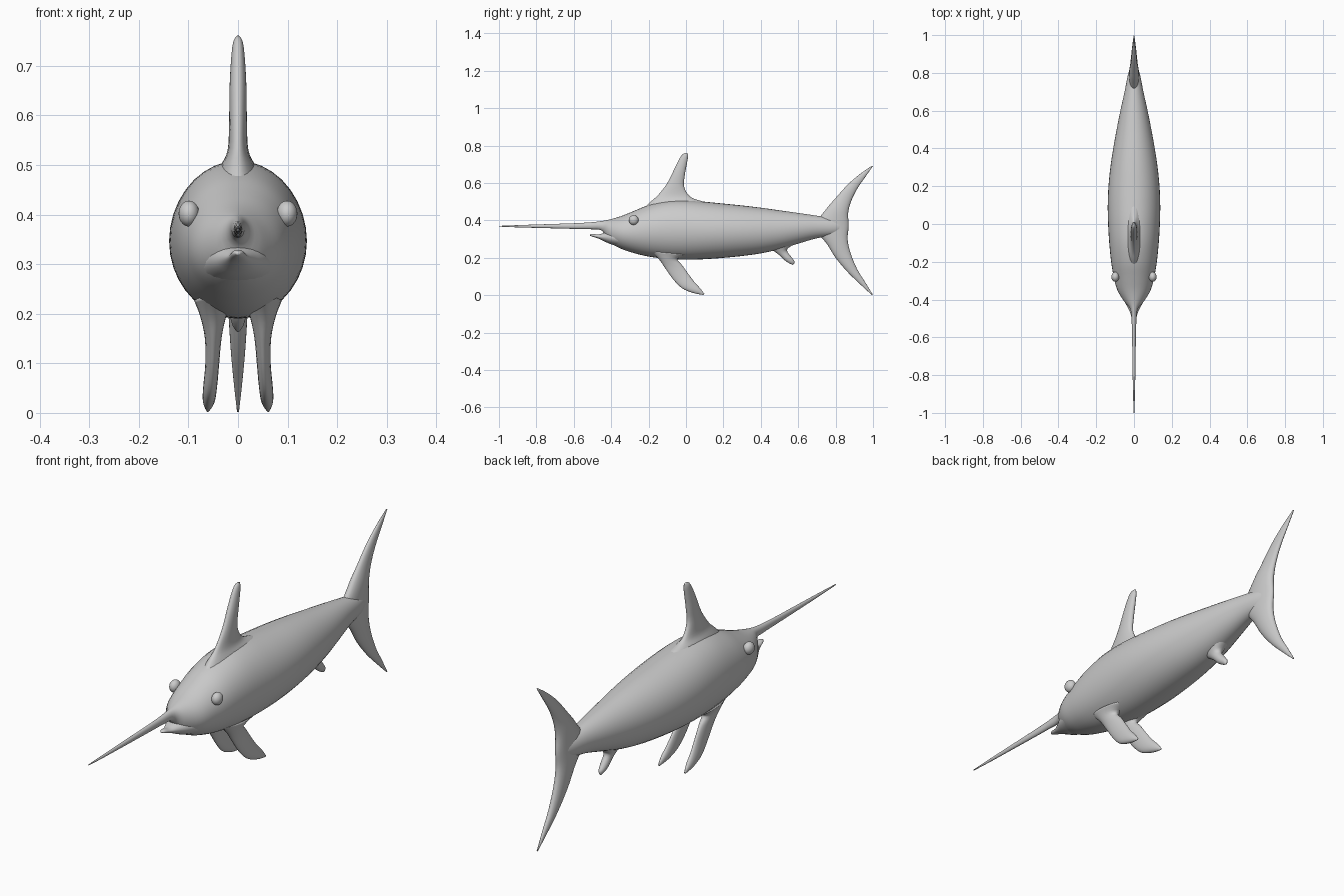
import bpy, bmesh, math
from mathutils import Vector


def spline(rows, steps):
    """Catmull-Rom resampling of section rows."""
    out = []
    n = len(rows)
    for i in range(n - 1):
        p0, p1, p2, p3 = rows[max(i - 1, 0)], rows[i], rows[i + 1], rows[min(i + 2, n - 1)]
        for s in range(steps):
            t = s / steps
            out.append([0.5 * (2 * b + (c - a) * t + (2 * a - 5 * b + 4 * c - d) * t * t
                               + (3 * b - a - 3 * c + d) * t ** 3)
                        for a, b, c, d in zip(p0, p1, p2, p3)])
    out.append(list(rows[-1]))
    return out


def loft(name, rows, sides=24, steps=4, mirror=False):
    """Skin ellipses given as (edge A y, z, edge B y, z, half thickness, centre x)."""
    bm = bmesh.new()
    rings = []
    for ya, za, yb, zb, w, x in spline(rows, steps):
        a, b = Vector((x, ya, za)), Vector((x, yb, zb))
        ring = []
        for k in range(sides):
            t = 2 * math.pi * k / sides
            p = (a + b) / 2 + (a - b) / 2 * math.cos(t)
            p.x += max(w, 0.001) * math.sin(t)
            ring.append(bm.verts.new(p))
        rings.append(ring)
    for r, q in zip(rings, rings[1:]):
        for k in range(sides):
            j = (k + 1) % sides
            bm.faces.new((r[k], r[j], q[j], q[k]))
    bm.faces.new(rings[0])
    bm.faces.new(rings[-1])
    bmesh.ops.recalc_face_normals(bm, faces=bm.faces)
    for f in bm.faces:
        f.smooth = True
    mesh = bpy.data.meshes.new(name)
    bm.to_mesh(mesh)
    bm.free()
    ob = bpy.data.objects.new(name, mesh)
    bpy.context.collection.objects.link(ob)
    if mirror:
        ob.modifiers.new("mirror", 'MIRROR')
    return ob


# Body with the long bill: y, top z, bottom z, half width
body = [(-1.0, .371, .367, .002), (-.9, .375, .363, .005), (-.75, .380, .359, .008),
        (-.6, .385, .355, .010), (-.51, .390, .353, .013), (-.45, .397, .345, .020),
        (-.41, .405, .285, .052), (-.35, .422, .250, .088), (-.28, .450, .226, .107),
        (-.2, .482, .207, .121), (-.1, .505, .194, .131), (0, .508, .190, .137),
        (.1, .500, .193, .139), (.2, .490, .200, .135), (.3, .480, .210, .125),
        (.4, .468, .224, .110), (.5, .454, .246, .092), (.6, .440, .276, .072),
        (.7, .425, .305, .050), (.79, .410, .320, .032), (.85, .395, .340, .014)]
loft("body_and_bill", [(y, t, y, b, w, 0) for y, t, b, w in body], sides=36)

# Lower jaw
jaw = [(-.514, .324, .319, .004), (-.50, .329, .313, .012), (-.47, .325, .304, .020),
       (-.44, .333, .290, .034), (-.40, .345, .272, .056), (-.34, .350, .255, .080)]
loft("lower_jaw", [(y, t, y, b, w, 0) for y, t, b, w in jaw])

# Dorsal fin
loft("dorsal_fin", [(-.25, .44, .18, .47, .060, 0), (-.195, .495, .095, .500, .036, 0),
                    (-.15, .535, .025, .525, .021, 0), (-.10, .600, -.010, .580, .018, 0),
                    (-.065, .670, -.006, .645, .017, 0), (-.038, .725, .004, .700, .014, 0),
                    (-.018, .754, .011, .738, .010, 0), (-.001, .761, .012, .757, .003, 0)])

# Forked tail, from upper tip to lower tip
loft("tail_fin", [(.993, .692, .999, .690, .002, 0), (.93, .648, .957, .630, .008, 0),
                  (.865, .592, .913, .565, .013, 0), (.80, .520, .882, .500, .018, 0),
                  (.745, .455, .867, .438, .025, 0), (.69, .366, .870, .370, .026, 0),
                  (.755, .272, .864, .300, .024, 0), (.80, .200, .880, .225, .020, 0),
                  (.865, .123, .915, .140, .015, 0), (.93, .060, .958, .070, .009, 0),
                  (.993, .002, .999, .003, .002, 0)])

# Pair of pectoral fins
loft("pectoral_fins", [(-.19, .235, .02, .215, .038, .050), (-.145, .193, -.045, .195, .026, .050),
                       (-.11, .143, -.02, .160, .017, .050), (-.067, .083, .012, .115, .014, .052),
                       (-.02, .037, .044, .072, .014, .056), (.04, .012, .075, .038, .012, .059),
                       (.092, .002, .098, .008, .003, .061)], mirror=True)

# Anal fin
loft("anal_fin", [(.42, .265, .63, .300, .040, 0), (.468, .237, .565, .265, .026, 0),
                  (.502, .212, .540, .240, .018, 0), (.528, .187, .563, .205, .016, 0),
                  (.552, .171, .579, .183, .011, 0), (.571, .163, .578, .167, .003, 0)])

# Eyes
for side, s in (("left", 1), ("right", -1)):
    bpy.ops.mesh.primitive_uv_sphere_add(segments=24, ring_count=14, radius=.026,
                                         location=(s * .099, -.28, .402))
    eye = bpy.context.object
    eye.name = side + "_eye"
    eye.scale.x = .8
    bpy.ops.object.shade_smooth()
